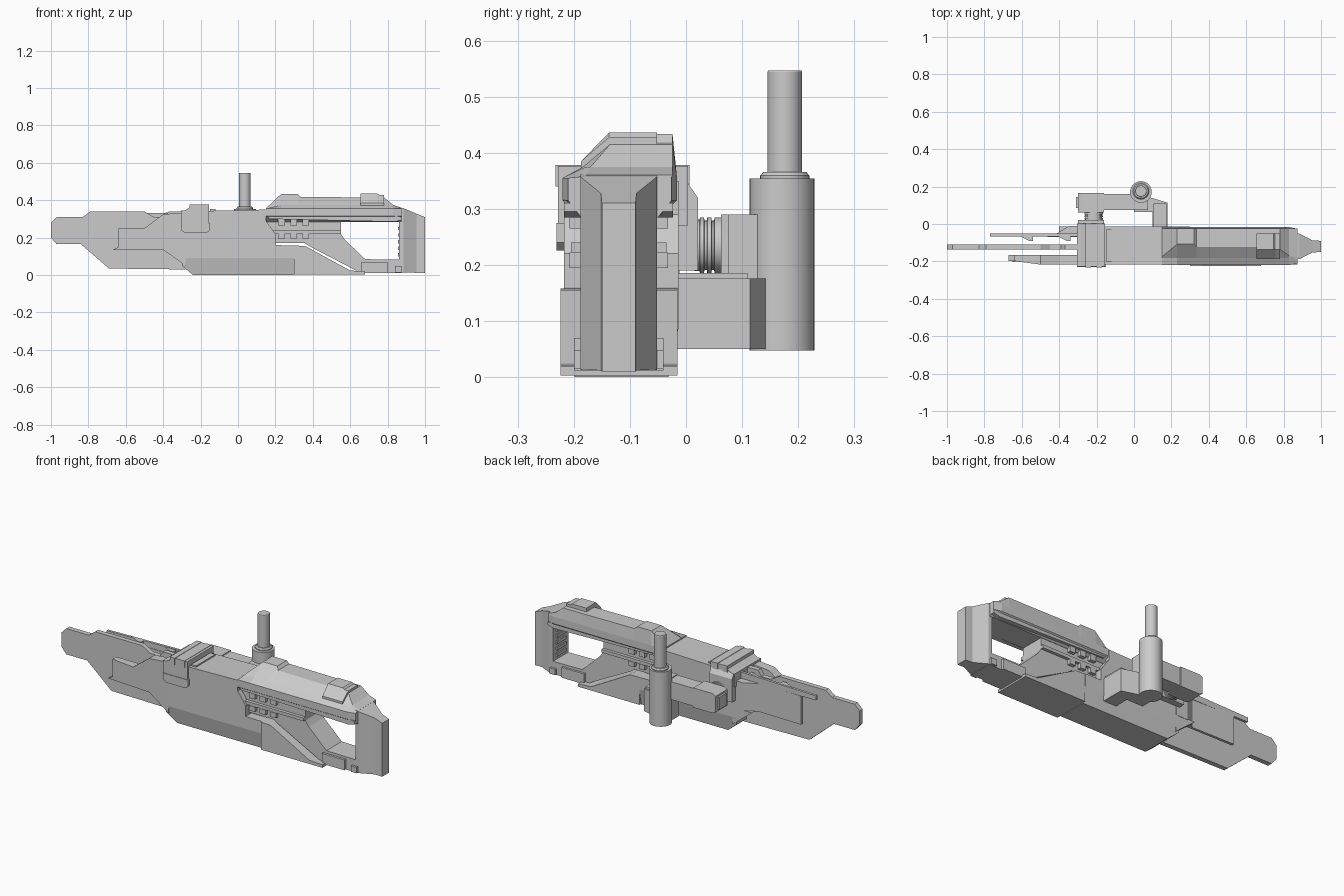
import bpy, bmesh, math
from mathutils import Vector

if "Cube" in bpy.data.objects:
    bpy.data.objects.remove(bpy.data.objects["Cube"])

MID = -0.12  # centre plane of the gun in y


def finish(name, bm):
    bmesh.ops.recalc_face_normals(bm, faces=bm.faces)
    me = bpy.data.meshes.new(name)
    bm.to_mesh(me)
    bm.free()
    ob = bpy.data.objects.new(name, me)
    bpy.context.collection.objects.link(ob)
    return ob


def loft(name, rings):
    """Skin equal-length rings of 3D points and cap both ends."""
    bm = bmesh.new()
    vs = [[bm.verts.new(p) for p in r] for r in rings]
    n = len(vs[0])
    for a, b in zip(vs, vs[1:]):
        for i in range(n):
            j = (i + 1) % n
            bm.faces.new((a[i], a[j], b[j], b[i]))
    bm.faces.new(vs[0])
    bm.faces.new(vs[-1])
    return finish(name, bm)


def side(name, pts, y0, y1):
    """Side profile (x, z) extruded along y."""
    return loft(name, [[(x, y, z) for x, z in pts] for y in (y0, y1)])


def plan(name, pts, z0, z1):
    """Top outline (x, y) extruded along z."""
    return loft(name, [[(x, y, z) for x, y in pts] for z in (z0, z1)])


def box(name, x0, x1, y0, y1, z0, z1):
    return side(name, [(x0, z0), (x1, z0), (x1, z1), (x0, z1)], y0, y1)


def both(name, x0, x1, out, inn, z0, z1):
    """A box on each side of the centre plane; out/inn are distances from it."""
    for tag, s in (("front", -1), ("back", 1)):
        box(f"{name}_{tag}", x0, x1, MID + s * out, MID + s * inn, z0, z1)


def turned(name, c, profile, axis='Z', n=32):
    """Stack of round rings given as (position, radius) along an axis."""
    rings = []
    for h, r in profile:
        ring = []
        for i in range(n):
            a = 2 * math.pi * i / n
            u, v = r * math.cos(a), r * math.sin(a)
            off = Vector((u, v, h)) if axis == 'Z' else Vector((u, h, v))
            ring.append(Vector(c) + off)
        rings.append(ring)
    ob = loft(name, rings)
    bpy.context.view_layer.objects.active = ob
    ob.select_set(True)
    bpy.ops.object.shade_smooth_by_angle(angle=math.radians(30))
    ob.select_set(False)


# Thin central blade
side("blade", [(-1, .2), (-.97, .165), (-.84, .165), (-.69, .035), (-.28, .03), (-.28, .34),
               (-.37, .34), (-.39, .31), (-.45, .31), (-.5, .34), (-.79, .34), (-.83, .31),
               (-.97, .31), (-1, .28)], -.137, -.11)

# Cheek plates flanking the blade
cheek = side("front_cheek", [(-.67, .135), (-.64, .15), (-.64, .25), (-.5, .25), (-.4, .325),
                             (-.28, .335), (-.28, .05), (-.4, .135)], -.217, -.165)
for v in cheek.data.vertices:
    if v.co.x < -.6 and v.co.y < -.2:
        v.co.y = -.198
plan("back_cheek", [(-.68, -.05), (-.42, -.055), (-.35, -.012), (-.28, -.012), (-.28, -.07),
                    (-.68, -.066)], .14, .30)
side("back_cheek_top", [(-.77, .30), (-.77, .325), (-.3, .335), (-.3, .295)], -.066, -.052)
for x in (-.56, -.36):
    plan("back_cheek_lug", [(x - .06, -.06), (x + .02, -.06), (x + .02, -.09), (x, -.09)], .29, .33)
side("back_cheek_lower", [(-.4, .145), (-.28, .145), (-.28, .05)], -.066, -.014)

# Main body with the keel sides leaning inward
body = side("body", [(-.3, .05), (-.24, 0), (.3, 0), (.3, .158), (.2, .16), (.2, .22), (.15, .29),
                     (.15, .35), (-.3, .34)], -.217, -.013)
bm = bmesh.new()
bm.from_mesh(body.data)
bmesh.ops.bisect_plane(bm, geom=bm.verts[:] + bm.edges[:] + bm.faces[:],
                       plane_co=(0, 0, .09), plane_no=(0, 0, 1))
for v in bm.verts:
    if v.co.z < .089:
        v.co.y += (1 if v.co.y < MID else -1) * (.09 - v.co.z) * .2
bm.to_mesh(body.data)
bm.free()

# Lower rear arm, reaching under the grip
side("lower_arm", [(.3, .003), (.68, .003), (.68, .02), (.6, .024), (.36, .155), (.3, .158)],
     -.224, -.015)

# Inner frame: receiver core, slanted grip and bottom of the hand opening
side("inner_frame", [(.1, .172), (.355, .172), (.38, .155), (.62, .03), (.65, .012), (.88, .012),
                     (.88, .082), (.68, .085), (.57, .19), (.55, .22), (.55, .3), (.1, .3)],
     -.187, -.052)
both("frame_strip", .18, .55, .085, .05, .222, .24)
for x in (.215, .28, .345):
    both("rib_upper", x, x + .035, .088, .05, .265, .30)
    both("rib_lower", x, x + .035, .088, .05, .195, .222)
both("foot_pad", .66, .8, .08, .04, .012, .07)
both("foot_clip", .84, .875, .08, .05, .015, .048)


# Upper housing: lopsided section, sloped towards the front side
def section(x, top, lean, w=.10):
    return [(x, MID - w, .315), (x, MID - w, .355), (x, -.183, min(.375, top - .002)),
            (x, lean, top), (x, -.024, top), (x, MID + w + .004, .355),
            (x, MID + w + .004, .315), (x, -.05, .285), (x, -.187, .285)]


loft("upper_housing", [section(.15, .357, -.175), section(.23, .433, -.108),
                       section(.32, .433, -.108), section(.335, .418, -.122),
                       section(.66, .415, -.122)])
loft("rear_housing", [section(.66, .415, -.135), section(.78, .415, -.135),
                      section(.83, .375, -.17), section(.875, .36, -.178, .09)])
loft("sight_block", [[(x, -.187, .35), (x, -.187, .385), (x, -.137, top), (x, -.052, top),
                      (x, -.052, .35)] for x, top in ((.655, .436), (.745, .436), (.755, .428),
                                                      (.78, .428))])
for tag, s in (("front", -1), ("back", 1)):
    side(f"side_rail_{tag}", [(.17, .30), (.84, .285), (.875, .295), (.875, .31), (.8, .325),
                              (.15, .325)], MID + s * .097, MID + s * .06)

# Butt plate, narrowing to the rear
loft("butt", [[(x, MID - w, lo), (x, MID + w, lo), (x, MID + w, hi), (x, MID - w, hi)]
              for x, w, lo, hi in ((.862, .068, .015, .362), (.885, .068, .014, .357),
                                   (.955, .032, .012, .328), (1, .03, .01, .31))])
for i in range(5):
    box("butt_groove_ridge", .855, .87, -.16, -.08, .1 + i * .035, .118 + i * .035)

# Clamp around the body
side("clamp", [(-.305, .27), (-.305, .345), (-.285, .345), (-.235, .376), (-.155, .376),
               (-.155, .27)], -.228, .004)
side("clamp_jaw", [(-.305, .24), (-.285, .226), (-.165, .226), (-.15, .24), (-.15, .275),
                   (-.305, .275)], -.231, -.2)
loft("clamp_mount", [[(x, -.02, .19), (x, .021, .19), (x, .021, .32), (x, .004, .345),
                      (x, -.02, .345)] for x in (-.3, -.16)])
for x in (-.26, -.2):
    box("clamp_strap", x, x + .03, -.233, .006, .34, .378)
box("body_neck", -.15, -.12, -.2, -.03, .33, .352)

# Swivel joint: ringed pivot, elbow block and arm
turned("pivot", (-.215, 0, .235), [(.015, .046), (.024, .046), (.025, .05), (.032, .05),
                                  (.033, .044), (.037, .044), (.038, .05), (.045, .05),
                                  (.046, .044), (.05, .044), (.051, .05), (.07, .05)], 'Y')
side("elbow_block", [(-.3, .19), (-.28, .18), (-.16, .18), (-.16, .29), (-.28, .29), (-.3, .28)],
     .062, .165)
box("elbow_plate", -.31, -.295, .085, .145, .2, .27)
plan("swivel_arm", [(-.17, .075), (0, .075), (.03, .12), (.03, .16), (-.17, .16)], .185, .285)

# Vertical post housing with its pin, and the bracket back to the body
turned("post", (.037, .171, 0), [(.048, .058), (.354, .058)])
turned("pin", (.037, .176, 0), [(.35, .044), (.359, .044), (.366, .038), (.366, .031),
                               (.544, .031), (.547, .029)])
box("post_web", 0, .075, .075, .17, .05, .29)
plan("bracket", [(.1, -.016), (.18, -.016), (.18, .114), (.06, .15), (.0, .15), (.0, .065),
                 (.1, .065)], .05, .176)
box("bracket_cap", .105, .175, -.016, .11, .17, .186)
